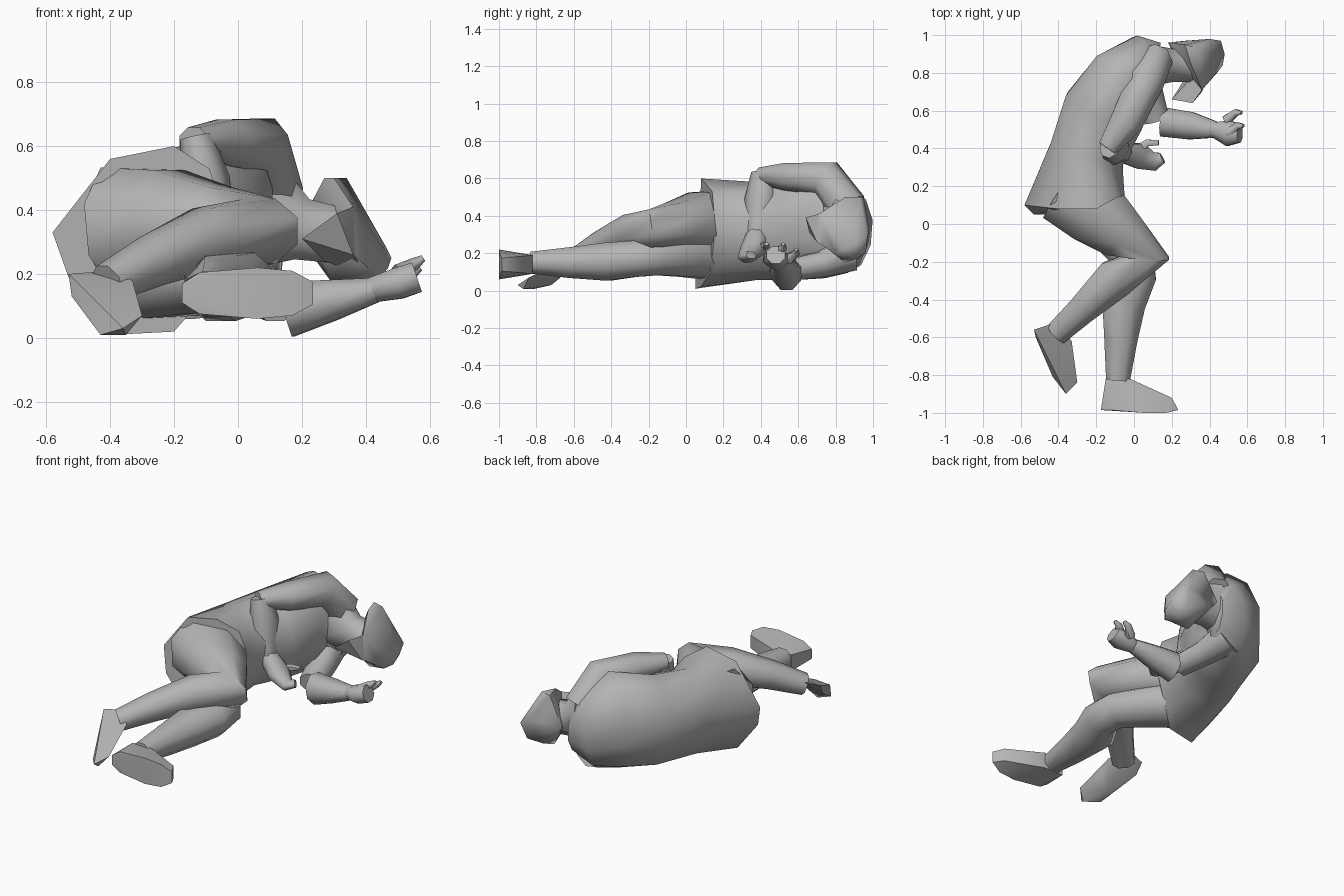
import bpy
import bmesh
import math
from mathutils import Vector

if "Cube" in bpy.data.objects:
    bpy.data.objects.remove(bpy.data.objects["Cube"], do_unlink=True)

# Single plain grey for the whole figure
grey = bpy.data.materials.new("plain grey")
grey.use_nodes = True
colour = (.46, .46, .46, 1)
grey.diffuse_color = colour
grey.node_tree.nodes["Principled BSDF"].inputs["Base Color"].default_value = colour


def finish(name, bm, angle):
    """Turn a bmesh into a shaded object."""
    bmesh.ops.recalc_face_normals(bm, faces=bm.faces[:])
    mesh = bpy.data.meshes.new(name)
    bm.to_mesh(mesh)
    bm.free()
    mesh.materials.append(grey)
    obj = bpy.data.objects.new(name, mesh)
    bpy.context.collection.objects.link(obj)
    bpy.ops.object.select_all(action='DESELECT')
    obj.select_set(True)
    bpy.context.view_layer.objects.active = obj
    bpy.ops.object.shade_smooth_by_angle(angle=math.radians(angle))


def limb(name, rows, sides=8, mouth=None):
    """Loft elliptical sections; a row is x, y, z, side radius, upright radius.
    A mouth is an uneven outline that replaces the first section."""
    bm = bmesh.new()
    centres = [Vector(row[:3]) for row in rows]
    rings = []
    for i, row in enumerate(rows):
        before = centres[max(i - 1, 0)]
        after = centres[min(i + 1, len(rows) - 1)]
        along = Vector((0, 0, 0))
        for step in (centres[i] - before, after - centres[i]):
            if step.length > 0:
                along += step.normalized()
        along.normalize()
        side = along.cross(Vector((0, 0, 1))).normalized()
        upright = side.cross(along)
        ring = []
        for k in range(sides):
            turn = math.tau * (k + .5) / sides
            spot = centres[i] + side * row[3] * math.cos(turn) * 1.05
            ring.append(bm.verts.new(spot + upright * row[4] * math.sin(turn) * 1.05))
        rings.append(ring)
    if mouth:
        for vert, spot in zip(rings[0], mouth):
            vert.co = spot
    for low, high in zip(rings, rings[1:]):
        for k in range(sides):
            n = (k + 1) % sides
            bm.faces.new((low[k], low[n], high[n], high[k]))
    bm.faces.new(rings[0])
    bm.faces.new(rings[-1])
    finish(name, bm, 60)


def hull(name, points, angle=40):
    """Wrap a faceted solid around a few corner points."""
    bm = bmesh.new()
    for point in points:
        bm.verts.new(point)
    result = bmesh.ops.convex_hull(bm, input=bm.verts[:])
    loose = {v for v in result["geom_interior"] if isinstance(v, bmesh.types.BMVert)}
    bmesh.ops.delete(bm, geom=list(loose), context='VERTS')
    finish(name, bm, angle)


# Coat from the uneven hem to the shoulders, then the neck
hem = [(-.05, .15, .42), (-.09, .14, .53), (-.2, .08, .6), (-.4, .08, .56), (-.58, .1, .33),
       (-.53, .05, .19), (-.39, .05, .01), (-.2, .08, .02), (-.13, .13, .1), (-.06, .15, .27)]
limb("coat", [
    (-.31, .09, .305, .27, .3),
    (-.25, .37, .32, .2, .25),
    (-.16, .59, .33, .22, .26),
    (-.05, .77, .37, .19, .29),
    (.045, .88, .31, .12, .21),
    (.13, .87, .31, .09, .14)], sides=10, mouth=hem)
limb("neck", [
    (.08, .84, .38, .11, .18),
    (.2, .84, .34, .09, .1),
    (.32, .84, .32, .09, .09)])

# Head bent forward, with a peaked brow and a separate jaw
hull("head", [
    (.27, .95, .5), (.34, .93, .5), (.3, .85, .5),
    (.18, .96, .33), (.27, .97, .27), (.4, .98, .33), (.46, .97, .29), (.42, .96, .2),
    (.48, .9, .25), (.47, .84, .22), (.44, .8, .19), (.43, .91, .17), (.33, .93, .18),
    (.31, .85, .15), (.36, .71, .41), (.36, .71, .26), (.26, .8, .26)], 60)
hull("jaw", [
    (.2, .66, .31), (.31, .64, .39), (.36, .71, .41), (.36, .7, .26),
    (.32, .79, .37), (.27, .77, .24), (.4, .8, .2)])

# Raised arm, folded down across the chest
limb("raised_upper_arm", [
    (.11, .86, .44, .09, .11),
    (.06, .75, .6, .1, .1),
    (-.04, .54, .61, .09, .075),
    (-.14, .4, .615, .055, .045)])
limb("raised_forearm", [
    (-.13, .41, .63, .06, .05),
    (-.1, .4, .49, .085, .07),
    (-.06, .38, .29, .055, .05)])
limb("raised_hand", [
    (-.07, .38, .31, .05, .05),
    (.03, .36, .22, .07, .05),
    (.11, .33, .18, .05, .03),
    (.15, .35, .19, .03, .02)])
limb("raised_thumb", [
    (.02, .39, .24, .03, .02), (.07, .43, .24, .02, .02), (.13, .43, .25, .015, .01)], 6)

# Resting arm, stretched out on the ground
limb("resting_upper_arm", [
    (.02, .87, .2, .1, .1),
    (.07, .72, .14, .08, .07),
    (.12, .55, .11, .07, .06)])
limb("resting_sleeve", [
    (.155, .54, .09, .08, .09),
    (.3, .52, .12, .075, .065),
    (.43, .5, .15, .045, .04)])
limb("resting_hand", [
    (.42, .5, .15, .04, .04),
    (.5, .48, .17, .07, .05),
    (.56, .48, .19, .05, .05)])
for label, tip in (("thumb", (.57, .59, .22)), ("finger", (.58, .52, .25))):
    x, y, z = tip
    limb("resting_" + label, [
        (x - .08, y - .04, z - .05, .03, .03), (x - .03, y, z - .02, .02, .02),
        (x, y, z, .01, .01)], 6)

# Bent upper leg and its foot
limb("bent_leg", [
    (-.37, .18, .34, .19, .2),
    (-.21, .07, .36, .19, .17),
    (-.06, -.06, .35, .14, .125),
    (.07, -.175, .335, .12, .105),
    (-.1, -.29, .31, .11, .1),
    (-.27, -.45, .24, .08, .08),
    (-.41, -.58, .17, .065, .06)])
hull("bent_foot", [
    (-.53, -.56, .2), (-.52, -.6, .13), (-.41, -.52, .21), (-.33, -.62, .18),
    (-.34, -.7, .11), (-.3, -.84, .07), (-.36, -.9, .03),
    (-.43, -.81, .01), (-.35, -.87, .01), (-.4, -.72, .03)])

# Straighter lower leg and its foot
limb("straight_leg", [
    (-.32, .18, .19, .15, .14),
    (-.15, 0, .19, .13, .12),
    (-.01, -.16, .18, .12, .1),
    (.01, -.28, .17, .11, .1),
    (-.055, -.42, .155, .12, .105),
    (-.07, -.62, .15, .09, .085),
    (-.085, -.83, .15, .065, .06)])
foot_outline = [
    (-.15, -.82, .05), (-.02, -.82, .05), (.06, -.88, .05), (.2, -.92, .04),
    (-.175, -.985, .03), (-.12, -.985, .065), (.06, -1, .08), (.17, -1, .07), (.235, -.985, .035)]
hull("straight_foot", [
    (x, y, .14 + way * half) for x, y, half in foot_outline for way in (-1, 1)])
